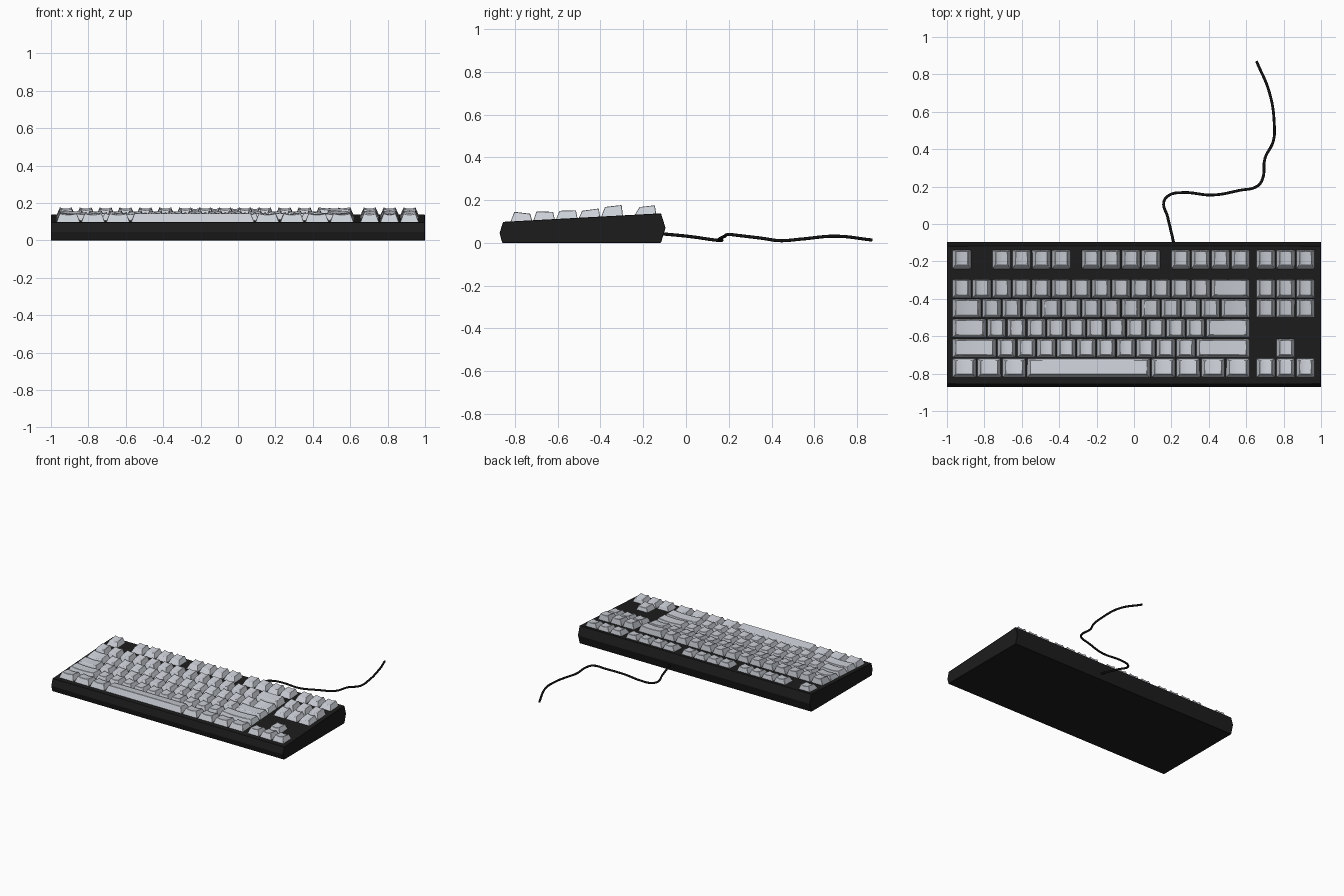
import bpy, bmesh, math

if "Cube" in bpy.data.objects:
    bpy.data.objects.remove(bpy.data.objects["Cube"])

def material(name, rgb):
    m = bpy.data.materials.new(name)
    m.diffuse_color = (*rgb, 1)
    m.use_nodes = True
    m.node_tree.nodes["Principled BSDF"].inputs["Base Color"].default_value = m.diffuse_color
    return m

BLACK = material("case_black", (0.012, 0.012, 0.012))
CABLE = material("cable_black", (0.006, 0.006, 0.006))
KEY = material("key_grey", (0.60, 0.63, 0.68))

def finish(name, bm, mat, bevel):
    bmesh.ops.recalc_face_normals(bm, faces=bm.faces[:])
    me = bpy.data.meshes.new(name)
    bm.to_mesh(me)
    bm.free()
    ob = bpy.data.objects.new(name, me)
    bpy.context.collection.objects.link(ob)
    me.materials.append(mat)
    bpy.ops.object.select_all(action='DESELECT')
    ob.select_set(True)
    bpy.context.view_layer.objects.active = ob
    bpy.ops.object.shade_smooth_by_angle(angle=math.radians(25))
    b = ob.modifiers.new("edge", 'BEVEL')
    b.width, b.segments = bevel, 1
    b.limit_method, b.angle_limit = 'ANGLE', math.radians(35)
    return ob

# case: side profile (y, z) swept along x
profile = [(-0.86, 0), (-0.872, 0.045), (-0.856, 0.098),
           (-0.117, 0.138), (-0.096, 0.07), (-0.117, 0)]
bm = bmesh.new()
ends = [[bm.verts.new((x, y, z)) for y, z in profile] for x in (-1, 1)]
n = len(profile)
for loop in ends:
    bm.faces.new(loop)
for i in range(n):
    j = (i + 1) % n
    bm.faces.new((ends[0][i], ends[0][j], ends[1][j], ends[1][i]))
finish("case", bm, BLACK, 0.002)

def surface(y):
    return 0.098 + 0.054 * (y + 0.856)

U = 0.1064            # width of one key unit
X0 = -0.974           # left edge of the main block
NAV = 0.651           # left edge of the navigation block

def keycap(bm, x, width, row):
    """Tapered cap whose top is scooped across its width."""
    yf, yb, tf, tb, zf, zb = row
    g, inset, seg = 0.0025, 0.019, 6
    xa, xb = x + g, x + width - g
    dip = 0.0 if width > 3 * U else 0.007
    base = [bm.verts.new((px, py, surface(py) - 0.004))
            for px, py in ((xa, yf), (xb, yf), (xb, yb), (xa, yb))]
    front, back = [], []
    for i in range(seg + 1):
        t = i / seg
        px = xa + inset + (xb - xa - 2 * inset) * t
        d = dip * (1 - (2 * t - 1) ** 2)
        front.append(bm.verts.new((px, tf, zf - d)))
        back.append(bm.verts.new((px, tb, zb - d)))
    for i in range(seg):
        bm.faces.new((front[i], front[i + 1], back[i + 1], back[i]))
    bm.faces.new([base[0], base[1]] + front[::-1])
    bm.faces.new([base[2], base[3]] + back)
    bm.faces.new((base[1], base[2], back[-1], front[-1]))
    bm.faces.new((base[3], base[0], front[0], back[0]))
    bm.faces.new(base[::-1])

# rows: side shape (base front/back, top front/back, top heights), main keys, nav columns
# negative width = empty gap
rows = {
    "function_row": ((-0.242, -0.139, -0.217, -0.146, 0.168, 0.176),
                     [1, -1] + [1] * 4 + [-.5] + [1] * 4 + [-.5] + [1] * 4, (0, 1, 2)),
    "number_row": ((-0.398, -0.295, -0.379, -0.301, 0.168, 0.177),
                   [1] * 13 + [2], (0, 1, 2)),
    "upper_letter_row": ((-0.503, -0.401, -0.486, -0.408, 0.150, 0.161),
                         [1.5] + [1] * 12 + [1.5], (0, 1, 2)),
    "home_row": ((-0.609, -0.507, -0.592, -0.515, 0.150, 0.152),
                 [1.75] + [1] * 11 + [2.25], ()),
    "lower_letter_row": ((-0.715, -0.613, -0.700, -0.622, 0.147, 0.145),
                         [2.25] + [1] * 10 + [2.75], (1,)),
    "space_bar_row": ((-0.822, -0.719, -0.803, -0.729, 0.145, 0.136),
                      [1.25] * 3 + [6.25] + [1.25] * 4, (0, 1, 2)),
}
for name, (shape, widths, nav) in rows.items():
    bm = bmesh.new()
    x = X0
    for w in widths:
        if w > 0:
            keycap(bm, x, w * U, shape)
        x += abs(w) * U
    for c in nav:
        keycap(bm, NAV + c * U, U, shape)
    finish(name, bm, KEY, 0.002)

# cable: smooth path leaving the back of the case
path = [(.217, -.12, .042), (.21, -.09, .040), (.18, .037, .027), (.16, .12, .015),
        (.19, .155, .011), (.265, .168, .012), (.42, .155, .016),
        (.565, .18, .030), (.66, .203, .039), (.687, .24, .035),
        (.70, .35, .022), (.745, .444, .010), (.75, .535, .017),
        (.725, .70, .031), (.655, .87, .013)]
cu = bpy.data.curves.new("cable", 'CURVE')
cu.dimensions = '3D'
cu.bevel_depth = 0.0075
cu.bevel_resolution = 2
cu.resolution_u = 6
cu.use_fill_caps = True
sp = cu.splines.new('BEZIER')
sp.bezier_points.add(len(path) - 1)
for p, co in zip(sp.bezier_points, path):
    p.co = co
    p.handle_left_type = p.handle_right_type = 'AUTO'
cu.materials.append(CABLE)
bpy.context.collection.objects.link(bpy.data.objects.new("cable", cu))
